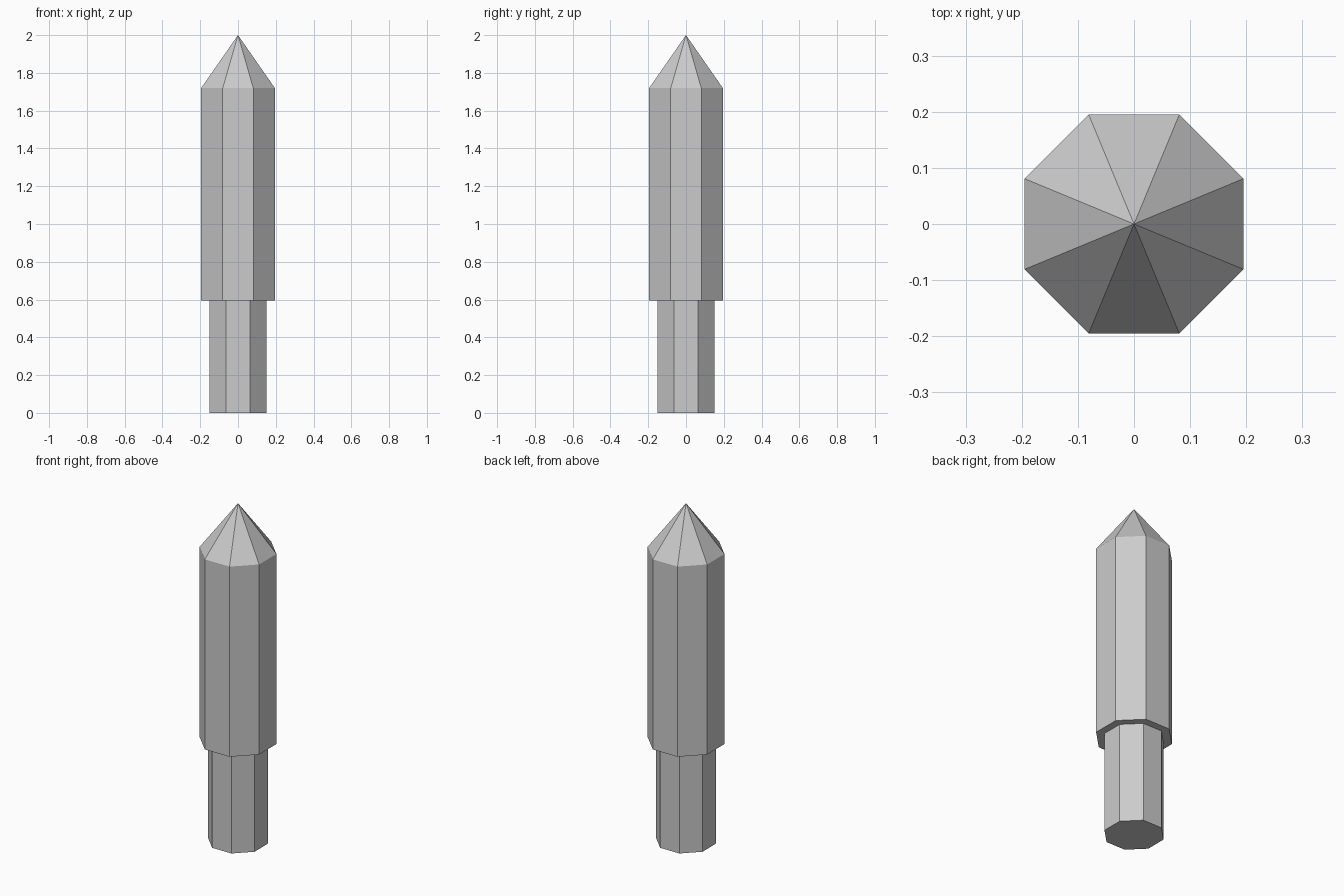
import bpy, bmesh, math

if "Cube" in bpy.data.objects:
    bpy.data.objects.remove(bpy.data.objects["Cube"])

SIDES = 8


def lathe(name, profile, close_bottom=False):
    """Octagonal part from (apothem, z) points; apothem 0 makes a tip."""
    bm = bmesh.new()
    rings = []
    for apothem, z in profile:
        if apothem == 0:
            rings.append([bm.verts.new((0, 0, z))] * SIDES)
            continue
        r = apothem / math.cos(math.pi / SIDES)
        angles = [(i + 0.5) * 2 * math.pi / SIDES for i in range(SIDES)]
        rings.append([bm.verts.new((r * math.cos(a), r * math.sin(a), z)) for a in angles])
    for low, high in zip(rings, rings[1:]):
        for i in range(SIDES):
            j = (i + 1) % SIDES
            corners = [low[i], low[j], high[j], high[i]]
            bm.faces.new(list(dict.fromkeys(corners)))
    if close_bottom:
        bm.faces.new(rings[0][::-1])
    mesh = bpy.data.meshes.new(name)
    bm.to_mesh(mesh)
    bm.free()
    obj = bpy.data.objects.new(name, mesh)
    bpy.context.collection.objects.link(obj)
    return obj


# Narrow lower shank
lathe("shank", [(0.152, 0), (0.152, 0.594)], close_bottom=True)

# Wider body with underside ledge and pointed tip
lathe("pointed_body", [(0.152, 0.594), (0.195, 0.594), (0.195, 1.72), (0, 2.0)])
